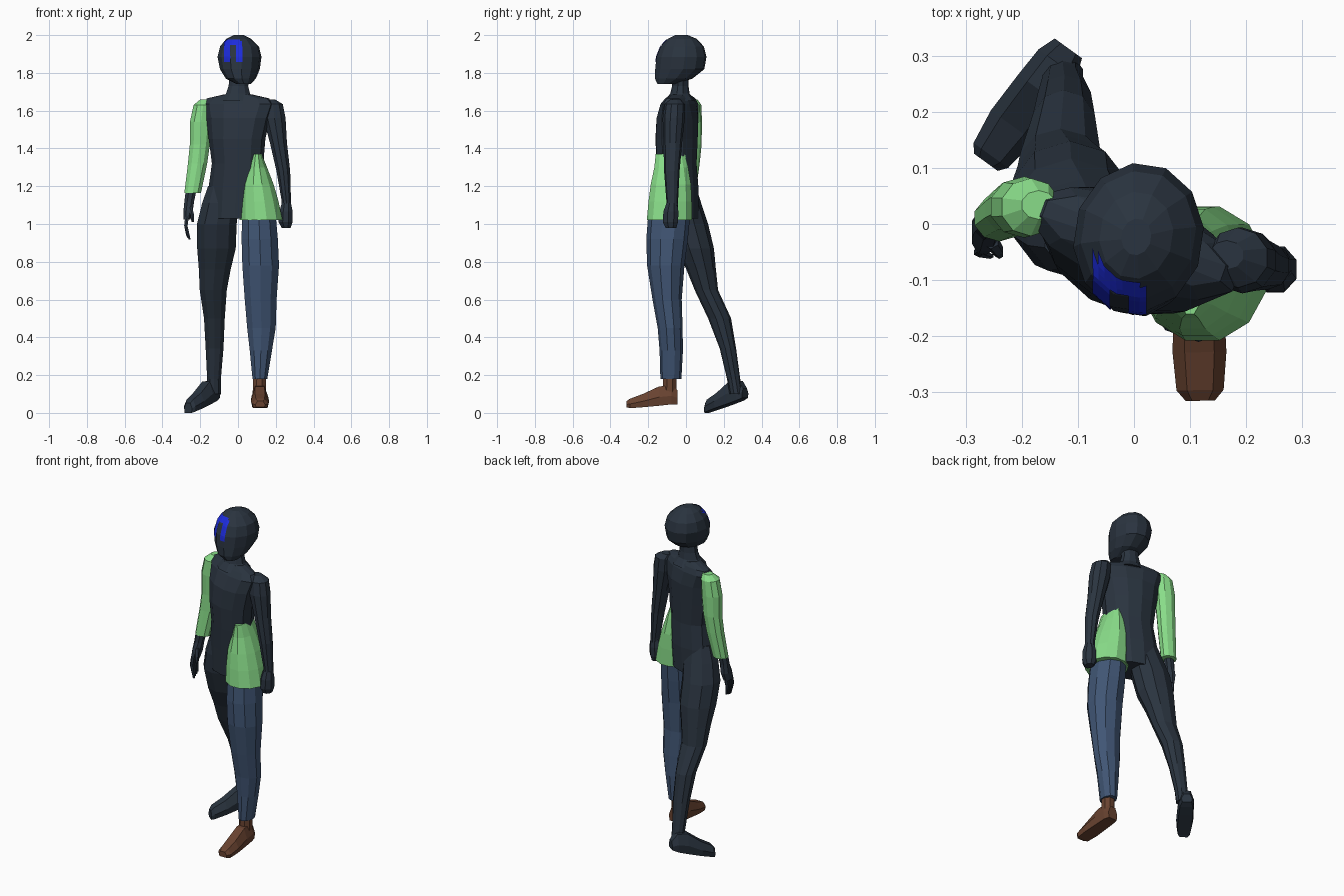
import bpy, bmesh, math
from mathutils import Vector
from mathutils.bvhtree import BVHTree


def material(name, rgb):
    m = bpy.data.materials.new(name)
    m.diffuse_color = (*rgb, 1)
    return m


DARK = material("dark slate", (0.023, 0.034, 0.050))
GREEN = material("light green", (0.25, 0.72, 0.25))
DENIM = material("denim blue", (0.052, 0.092, 0.175))
BROWN = material("boot brown", (0.14, 0.056, 0.030))
BLUE = material("bright blue", (0.012, 0.025, 0.72))


def finish(name, bm, mat):
    bmesh.ops.recalc_face_normals(bm, faces=bm.faces)
    me = bpy.data.meshes.new(name)
    bm.to_mesh(me)
    bm.free()
    me.materials.append(mat)
    ob = bpy.data.objects.new(name, me)
    bpy.context.collection.objects.link(ob)
    return ob


def skin(name, rings, mat):
    """Join rings of points into a closed flat-faced body."""
    bm = bmesh.new()
    vs = [[bm.verts.new(p) for p in r] for r in rings]
    n = len(vs[0])
    for a, b in zip(vs, vs[1:]):
        for i in range(n):
            j = (i + 1) % n
            bm.faces.new((a[i], a[j], b[j], b[i]))
    bm.faces.new(vs[0])
    bm.faces.new(vs[-1])
    return finish(name, bm, mat)


def loft(name, mat, rings, n=10, turn=0.0):
    """Rings are (x, y, z, half width, half depth), turned about z."""
    c, s = math.cos(turn), math.sin(turn)
    out = []
    for x, y, z, rx, ry in rings:
        ring = []
        for i in range(n):
            a = 2 * math.pi * (i + 0.5) / n
            u, v = rx * 1.03 * math.cos(a), ry * 1.03 * math.sin(a)
            ring.append((x + u * c - v * s, y + u * s + v * c, z))
        out.append(ring)
    return skin(name, out, mat)


def foot(name, mat, heel, toe, sections):
    """Sections are (fraction to toe, half width, sole z, top z)."""
    h, t = Vector((*heel, 0)), Vector((*toe, 0))
    d = (t - h).normalized()
    side = Vector((-d.y, d.x, 0))
    out = []
    for f, w, lo, hi in sections:
        p = h.lerp(t, f)
        mid = lo + (hi - lo) * 0.45
        out.append([p + side * u * w + Vector((0, 0, z)) for u, z in
                    ((-0.85, lo), (0.85, lo), (1, mid), (0.55, hi), (-0.55, hi), (-1, mid))])
    return skin(name, out, mat)


# Head and neck
head = loft("head", DARK, [
    (0.03, -0.105, 1.74, 0.035, 0.045), (0.015, -0.065, 1.77, 0.077, 0.098),
    (0.01, -0.033, 1.82, 0.102, 0.128), (0.008, -0.024, 1.885, 0.113, 0.13),
    (0.008, -0.02, 1.94, 0.1, 0.112), (0.004, -0.02, 1.98, 0.064, 0.076),
    (0.004, -0.023, 2.0, 0.026, 0.032)], n=12, turn=-0.15)
loft("neck", DARK, [
    (0, -0.035, 1.65, 0.1, 0.08), (0, -0.032, 1.69, 0.065, 0.05),
    (0.002, -0.03, 1.73, 0.053, 0.042), (0.01, -0.03, 1.8, 0.053, 0.042)])

# Painted arch on the forehead, laid onto the head surface
me = head.data
tree = BVHTree.FromPolygons([v.co for v in me.vertices],
                            [tuple(p.vertices) for p in me.polygons])
COLS, ROWS = 9, 12
bm = bmesh.new()
grid = {}
for i in range(COLS + 1):
    for j in range(ROWS + 1):
        x = -0.071 + 0.092 * i / COLS
        z = 1.857 + 0.118 * j / ROWS
        hit, nor, _, _ = tree.ray_cast(Vector((x, -1, z)), Vector((0, 1, 0)))
        if hit is None:
            hit, nor, _, _ = tree.find_nearest(Vector((x, -0.08, z)))
        grid[i, j] = bm.verts.new(hit + nor * 0.004)
for i in range(COLS):
    for j in range(ROWS):
        edge = min(i, COLS - 1 - i)
        corner = edge == 0 and j == ROWS - 1
        if (edge < 3 or j >= ROWS - 3) and not corner:
            bm.faces.new((grid[i, j], grid[i + 1, j], grid[i + 1, j + 1], grid[i, j + 1]))
bmesh.ops.delete(bm, geom=[v for v in bm.verts if not v.link_faces], context='VERTS')
finish("forehead_arch", bm, BLUE)

# Torso, twisted with the stride
loft("torso", DARK, [
    (-0.02, -0.035, 1.03, 0.14, 0.095), (-0.01, -0.04, 1.18, 0.148, 0.1),
    (-0.002, -0.05, 1.32, 0.136, 0.1), (-0.005, -0.05, 1.45, 0.15, 0.105),
    (0, -0.045, 1.56, 0.17, 0.1), (0, -0.035, 1.635, 0.195, 0.075),
    (0, -0.03, 1.665, 0.17, 0.055), (0, -0.03, 1.685, 0.08, 0.045)],
    n=12, turn=math.radians(-20))

# Flared green tunic panel over the left hip
loft("tunic_panel", GREEN, [
    (0.122, -0.088, 1.02, 0.114, 0.12), (0.113, -0.084, 1.12, 0.102, 0.115),
    (0.104, -0.08, 1.21, 0.085, 0.107), (0.1, -0.078, 1.3, 0.054, 0.09),
    (0.1, -0.083, 1.37, 0.026, 0.078)], n=12)

# Right arm: green sleeve, bare dark hand
loft("right_sleeve", GREEN, [
    (-0.17, 0.034, 1.66, 0.03, 0.025), (-0.184, 0.03, 1.63, 0.052, 0.05),
    (-0.196, 0.03, 1.54, 0.06, 0.053), (-0.202, 0.032, 1.42, 0.054, 0.049),
    (-0.214, 0.026, 1.32, 0.052, 0.045), (-0.24, 0.01, 1.165, 0.045, 0.04)])
loft("right_palm", DARK, [
    (-0.248, 0.003, 1.18, 0.03, 0.027), (-0.258, -0.003, 1.12, 0.027, 0.027),
    (-0.264, -0.01, 1.07, 0.026, 0.04), (-0.27, -0.02, 1.025, 0.02, 0.036)], n=8)
for k in range(4):
    y = 0.006 - 0.017 * k
    loft(f"right_finger_{k + 1}", DARK, [
        (-0.27, y, 1.04, 0.011, 0.009), (-0.276, y - 0.006, 0.99, 0.01, 0.008),
        (-0.268 + 0.004 * k, y - 0.012, 0.935 - 0.006 * k, 0.006, 0.005)], n=6)
loft("right_thumb", DARK, [
    (-0.255, -0.03, 1.09, 0.014, 0.014), (-0.243, -0.047, 1.05, 0.011, 0.011),
    (-0.24, -0.055, 1.01, 0.007, 0.007)], n=6)

# Left arm and closed hand
loft("left_arm", DARK, [
    (0.165, -0.055, 1.66, 0.03, 0.025), (0.185, -0.06, 1.635, 0.053, 0.052),
    (0.193, -0.065, 1.56, 0.06, 0.057), (0.214, -0.07, 1.43, 0.046, 0.048),
    (0.24, -0.075, 1.28, 0.037, 0.04), (0.256, -0.073, 1.12, 0.025, 0.03),
    (0.256, -0.075, 1.08, 0.026, 0.03)])
loft("left_fist", DARK, [
    (0.256, -0.075, 1.11, 0.026, 0.03), (0.254, -0.08, 1.065, 0.037, 0.042),
    (0.252, -0.082, 1.01, 0.039, 0.042), (0.255, -0.08, 0.98, 0.025, 0.03)], n=8)

# Left leg: denim with a brown boot
loft("left_trouser_leg", DENIM, [
    (0.11, -0.088, 1.06, 0.09, 0.108), (0.115, -0.1, 0.92, 0.098, 0.107),
    (0.12, -0.107, 0.78, 0.099, 0.096), (0.12, -0.1, 0.6, 0.086, 0.075),
    (0.124, -0.084, 0.45, 0.077, 0.064), (0.121, -0.078, 0.33, 0.06, 0.06),
    (0.116, -0.08, 0.18, 0.04, 0.054)])
loft("left_boot_ankle", BROWN, [
    (0.114, -0.085, 0.22, 0.036, 0.036), (0.113, -0.088, 0.1, 0.037, 0.038)], n=8)
foot("left_boot", BROWN, (0.114, -0.045), (0.118, -0.315), [
    (0, 0.032, 0.045, 0.12), (0.12, 0.042, 0.045, 0.145), (0.36, 0.045, 0.038, 0.14),
    (0.68, 0.048, 0.03, 0.1), (0.93, 0.042, 0.025, 0.075), (1, 0.026, 0.03, 0.062)])

# Right leg, trailing behind
loft("right_leg", DARK, [
    (-0.08, -0.02, 1.2, 0.08, 0.07), (-0.092, -0.01, 1.11, 0.1, 0.088),
    (-0.112, 0.012, 1.0, 0.107, 0.102), (-0.114, 0.048, 0.87, 0.104, 0.097),
    (-0.123, 0.08, 0.76, 0.086, 0.076), (-0.131, 0.108, 0.65, 0.073, 0.06),
    (-0.125, 0.178, 0.5, 0.056, 0.059), (-0.124, 0.222, 0.34, 0.048, 0.042),
    (-0.127, 0.252, 0.18, 0.037, 0.034), (-0.126, 0.265, 0.1, 0.036, 0.034)])
foot("right_foot", DARK, (-0.117, 0.313), (-0.264, 0.11), [
    (0, 0.03, 0.08, 0.13), (0.13, 0.042, 0.066, 0.17), (0.36, 0.045, 0.048, 0.165),
    (0.68, 0.047, 0.025, 0.105), (0.94, 0.038, 0.006, 0.07), (1, 0.026, 0.0, 0.052)])
